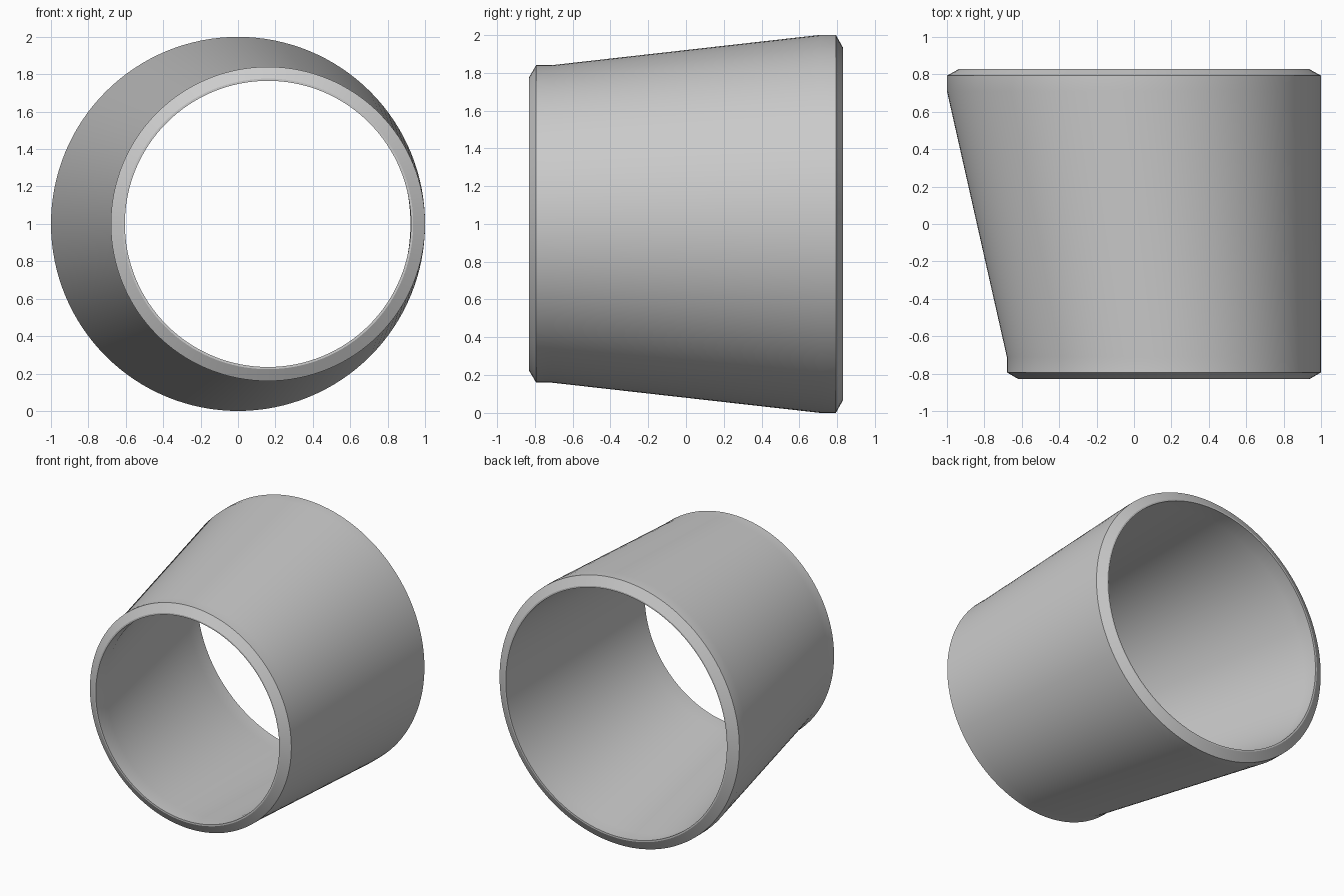
import bpy, bmesh, math

if "Cube" in bpy.data.objects:
    bpy.data.objects.remove(bpy.data.objects["Cube"])

SEGMENTS = 128
OFFSET = 0.16          # sideways shift of the small end
BIG, SMALL = 0.0, OFFSET

# Closed wall section: (y, radius, centre x)
section = [
    # outside, small end to big end
    (-0.83, 0.777, SMALL), (-0.793, 0.84, SMALL), (-0.71, 0.84, SMALL),
    (0.71, 1.0, BIG), (0.793, 1.0, BIG), (0.83, 0.934, BIG),
    # inside, big end to small end
    (0.83, 0.922, BIG), (0.71, 0.922, BIG),
    (-0.71, 0.765, SMALL), (-0.83, 0.765, SMALL),
]


def ring(bm, y, radius, cx):
    """One circle of vertices around the pipe axis."""
    step = 2 * math.pi / SEGMENTS
    return [bm.verts.new((cx + radius * math.cos(i * step), y,
                          1 + radius * math.sin(i * step)))
            for i in range(SEGMENTS)]


# Eccentric pipe reducer: skin neighbouring rings into a closed tube wall
bm = bmesh.new()
rings = [ring(bm, *p) for p in section]
for a, b in zip(rings, rings[1:] + rings[:1]):
    for i in range(SEGMENTS):
        j = (i + 1) % SEGMENTS
        bm.faces.new((a[i], a[j], b[j], b[i]))
bmesh.ops.recalc_face_normals(bm, faces=bm.faces)

mesh = bpy.data.meshes.new("pipe_reducer")
bm.to_mesh(mesh)
bm.free()
reducer = bpy.data.objects.new("pipe_reducer", mesh)
bpy.context.collection.objects.link(reducer)

# Smooth walls, crisp chamfers
bpy.context.view_layer.objects.active = reducer
reducer.select_set(True)
bpy.ops.object.shade_smooth_by_angle(angle=math.radians(25))
